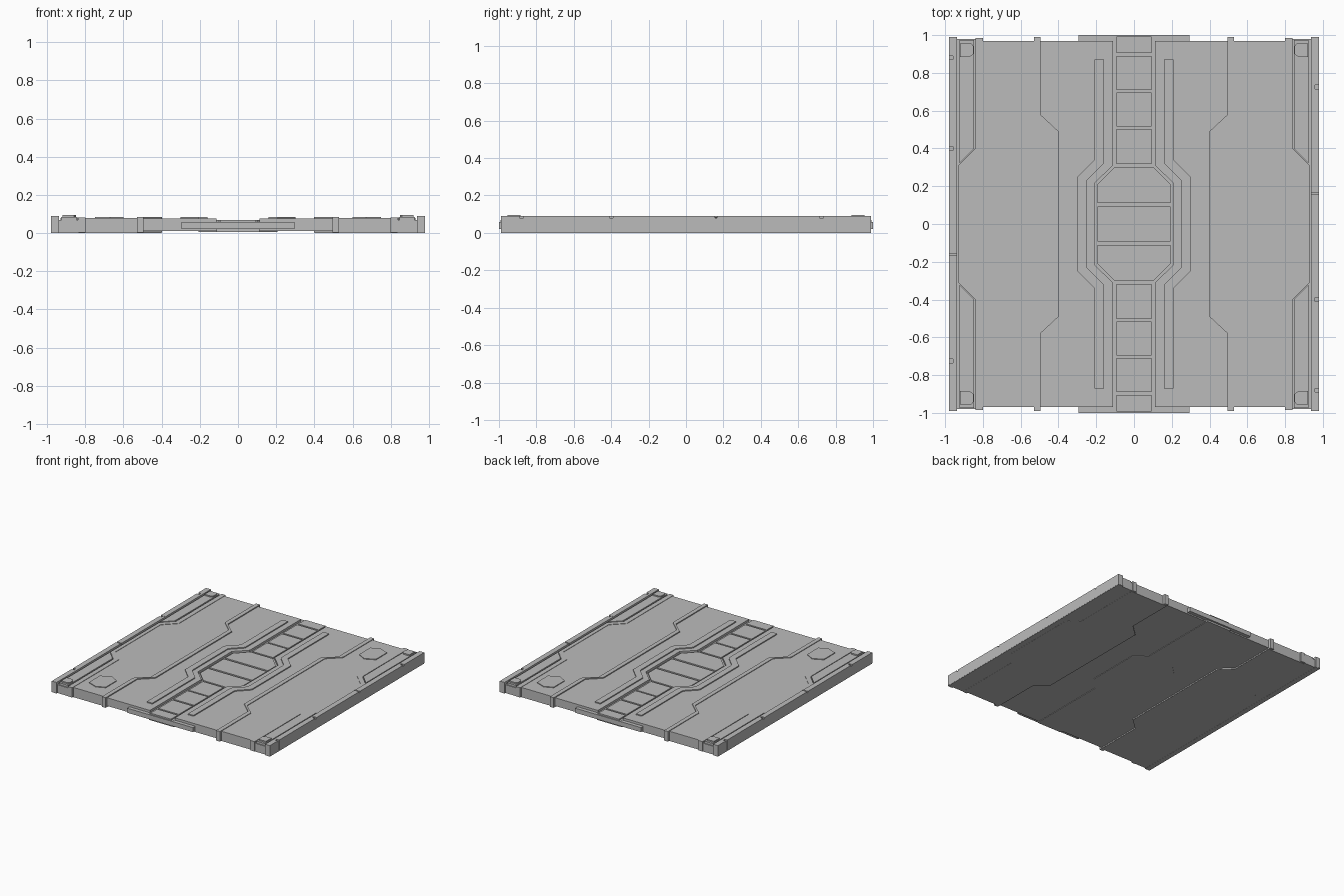
import bpy, bmesh

if "Cube" in bpy.data.objects:
    bpy.data.objects.remove(bpy.data.objects["Cube"])

grey = bpy.data.materials.new("panel grey")
grey.diffuse_color = (0.5, 0.5, 0.5, 1)
grey.use_nodes = True
grey.node_tree.nodes["Principled BSDF"].inputs["Base Color"].default_value = grey.diffuse_color


def prisms(name, outlines, z0, z1, twin=True):
    """Extrude flat outlines; twin adds each one turned half a circle."""
    bm = bmesh.new()
    for pts in outlines:
        for s in ((1, -1) if twin else (1,)):
            low = [bm.verts.new((s * x, s * y, z0)) for x, y in pts]
            high = [bm.verts.new((s * x, s * y, z1)) for x, y in pts]
            bm.faces.new(low)
            bm.faces.new(high)
            for i in range(len(pts)):
                j = (i + 1) % len(pts)
                bm.faces.new((low[i], low[j], high[j], high[i]))
    bmesh.ops.recalc_face_normals(bm, faces=bm.faces)
    me = bpy.data.meshes.new(name)
    bm.to_mesh(me)
    bm.free()
    me.materials.append(grey)
    ob = bpy.data.objects.new(name, me)
    bpy.context.collection.objects.link(ob)
    return ob


def rect(x0, x1, y0, y1):
    return [(x0, y0), (x1, y0), (x1, y1), (x0, y1)]


def jog(x_end, x_mid, y_end, y_out, y_in):
    """Line along y that steps sideways around the middle."""
    half = [(x_end, y_end), (x_end, y_out), (x_mid, y_in)]
    return half + [(x, -y) for x, y in reversed(half)]


def between(a, b):
    return a + b[::-1]


# Main slabs: outer slab, lower middle slab, channel floor
outer_edge = jog(-0.84, -0.93, 0.97, 0.4, 0.31)
seam = jog(-0.497, -0.40, 0.97, 0.58, 0.49)
channel = jog(-0.112, -0.208, 0.97, 0.31, 0.217)
prisms("outer_slab", [between(outer_edge, seam)], 0, 0.079)
prisms("middle_slab", [between(seam, channel)], 0.01, 0.076)
floor = jog(-0.112, -0.208, 0.985, 0.31, 0.217)
prisms("channel_floor", [floor + [(-x, -y) for x, y in floor]], 0.006, 0.058, False)

# Raised ribs running past the ends of the slabs
prisms("seam_rib", [between(jog(-0.53, -0.433, 0.99, 0.59, 0.50),
                            jog(-0.496, -0.399, 0.99, 0.58, 0.49))], 0.002, 0.084)
prisms("edge_rib", [between(jog(-0.838, -0.928, 0.985, 0.4, 0.31),
                            jog(-0.80, -0.897, 0.985, 0.385, 0.29))], 0.002, 0.082)

# Ledge beside the channel
prisms("channel_ledge", [between(jog(-0.21, -0.30, 0.87, 0.34, 0.25),
                                 jog(-0.16, -0.25, 0.87, 0.32, 0.23))], 0.07, 0.084)

# Edge beams, split by a narrow gap and carrying shallow notches
beam, splits = [], [-0.99, -0.735, -0.715, -0.165, -0.155, 0.39, 0.41, 0.87, 0.89, 0.99]
for y0, y1 in zip(splits[::2], splits[1::2]):
    beam.append(rect(-0.98, -0.937, y0, y1))
prisms("edge_beam", beam, 0.003, 0.09)
prisms("edge_beam_core", [rect(-0.979, -0.938, -0.989, 0.989)], 0, 0.08)
prisms("edge_beam_inner", [rect(-0.957, -0.9375, -0.9885, -0.17),
                           rect(-0.957, -0.9375, -0.15, 0.9885)], 0.05, 0.0895)

# Corner strips in their gutter, with small pads
prisms("gutter", [rect(-0.938, -0.835, -0.98, 0.98)], 0.001, 0.068)
strips = []
for s in (1, -1):
    strips.append([(-0.925, s * 0.973), (-0.846, s * 0.973),
                   (-0.846, s * 0.40), (-0.925, s * 0.32)])
prisms("corner_strip", strips, 0.06, 0.085)
prisms("corner_pad", [[(-0.92, s * 0.955), (-0.86, s * 0.955), (-0.85, s * 0.94),
                       (-0.85, s * 0.90), (-0.87, s * 0.885), (-0.92, s * 0.885)]
                      for s in (1, -1)], 0.08, 0.095)

# Six-sided hatch plates in two opposite corners
prisms("hatch_plate", [[(0.60, 0.70), (0.67, 0.66), (0.75, 0.70),
                        (0.75, 0.84), (0.67, 0.87), (0.60, 0.84)]], 0.075, 0.085)

# End lips
prisms("end_lip", [rect(-0.295, 0.295, -1.0, -0.96)], 0.02, 0.057)

# Channel tiles: plain rows, then the wide middle set
rows = [(0.318, 0.503), (0.515, 0.695), (0.71, 0.89), (0.905, 0.992)]
prisms("channel_tile", [rect(-0.092, 0.092, a, b) for a, b in rows], 0.05, 0.068)
prisms("wide_tile", [[(-0.193, 0.11), (0.193, 0.11), (0.193, 0.21),
                      (0.10, 0.303), (-0.10, 0.303), (-0.193, 0.21)]], 0.05, 0.068)
prisms("centre_tile", [rect(-0.193, 0.193, -0.093, 0.093)], 0.05, 0.068, False)
